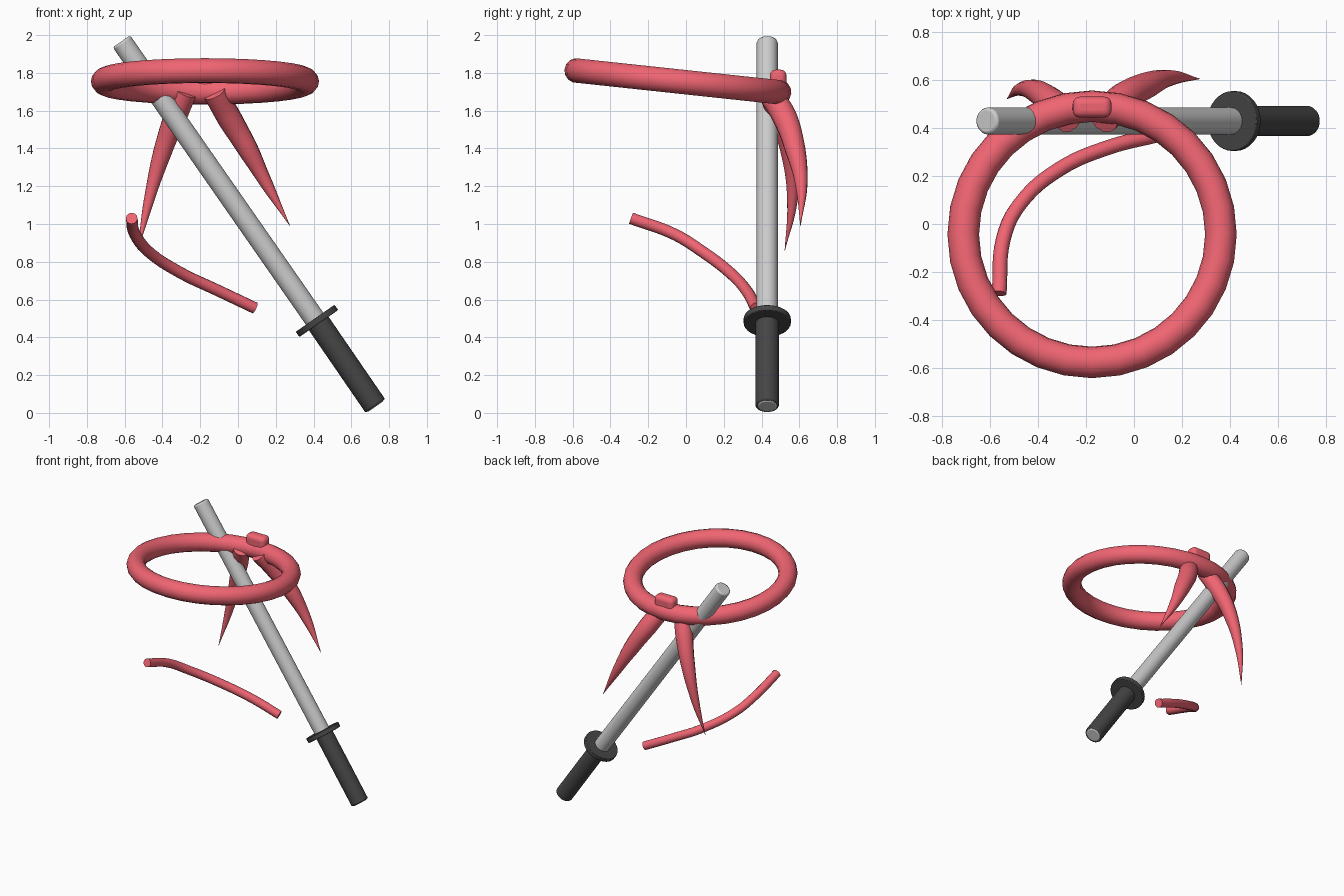
import bpy
from math import radians
from mathutils import Vector

if "Cube" in bpy.data.objects:
    bpy.data.objects.remove(bpy.data.objects["Cube"])


def material(name, rgb):
    m = bpy.data.materials.new(name)
    m.diffuse_color = (*rgb, 1)
    m.use_nodes = True
    m.node_tree.nodes["Principled BSDF"].inputs["Base Color"].default_value = m.diffuse_color
    return m


RED = material("red_cloth", (0.87, 0.13, 0.17))
DARK = material("dark_grip", (0.06, 0.06, 0.06))


def finish(ob, name, mat=None, bevel=0, segments=2):
    ob.name = name
    if mat:
        ob.data.materials.append(mat)
    if bevel:
        b = ob.modifiers.new("bevel", 'BEVEL')
        b.width, b.segments = bevel, segments
        b.limit_method, b.angle_limit = 'ANGLE', radians(50)
    bpy.ops.object.select_all(action='DESELECT')
    ob.select_set(True)
    bpy.context.view_layer.objects.active = ob
    bpy.ops.object.shade_smooth_by_angle(angle=radians(40))
    return ob


def rod(name, a, b, r, mat=None, bevel=0):
    """Cylinder running from point a to point b."""
    axis = b - a
    bpy.ops.mesh.primitive_cylinder_add(
        vertices=32, radius=r, depth=axis.length, location=(a + b) / 2,
        rotation=axis.to_track_quat('Z', 'Y').to_euler())
    return finish(bpy.context.object, name, mat, bevel)


def tube(name, points, mat):
    """Smooth tube through (x, y, z, radius) points."""
    cu = bpy.data.curves.new(name, 'CURVE')
    cu.dimensions = '3D'
    cu.bevel_depth, cu.bevel_resolution = 1, 4
    cu.resolution_u, cu.use_fill_caps = 6, True
    sp = cu.splines.new('BEZIER')
    sp.bezier_points.add(len(points) - 1)
    for p, (x, y, z, r) in zip(sp.bezier_points, points):
        p.co, p.radius = (x, y, z), r
        p.handle_left_type = p.handle_right_type = 'AUTO'
    ob = bpy.data.objects.new(name, cu)
    bpy.context.collection.objects.link(ob)
    bpy.ops.object.select_all(action='DESELECT')
    ob.select_set(True)
    bpy.context.view_layer.objects.active = ob
    bpy.ops.object.convert(target='MESH')
    return finish(bpy.context.object, name, mat)


# Slanted staff with guard and grip
bottom = Vector((0.727, 0.43, 0.037))
top = Vector((-0.617, 0.43, 1.967))
d = (top - bottom).normalized()
guard = Vector((0.418, 0.43, 0.487))
rod("staff", bottom - d * 0.004, top, 0.056, bevel=0.012)
rod("grip", bottom, guard, 0.063, DARK, bevel=0.008)
rod("guard", guard - d * 0.017, guard + d * 0.017, 0.125, DARK, bevel=0.004)

# Tilted headband ring
bpy.ops.mesh.primitive_torus_add(
    major_segments=32, minor_segments=14, major_radius=0.538, minor_radius=0.066,
    location=(-0.175, -0.043, 1.755), rotation=(radians(-6.1), 0, 0))
finish(bpy.context.object, "headband", RED)

# Knot on the back of the band
bpy.ops.mesh.primitive_cube_add(size=1, location=(-0.175, 0.488, 1.762))
knot = bpy.context.object
knot.scale = (0.162, 0.087, 0.11)
bpy.ops.object.transform_apply(location=False, rotation=False, scale=True)
finish(knot, "knot", RED, bevel=0.03, segments=4)

# Two hanging tails of the knot
tube("right_tail", [(-0.125, 0.44, 1.70, 0.064), (-0.045, 0.525, 1.56, 0.066),
                    (0.05, 0.577, 1.40, 0.056), (0.15, 0.61, 1.215, 0.034),
                    (0.275, 0.606, 0.99, 0.001)], RED)
tube("left_tail", [(-0.275, 0.44, 1.70, 0.06), (-0.335, 0.50, 1.56, 0.062),
                   (-0.40, 0.55, 1.38, 0.05), (-0.475, 0.562, 1.11, 0.027),
                   (-0.53, 0.523, 0.86, 0.001)], RED)

# Loose curved strap
strap = [(-0.563, -0.29, 1.03), (-0.545, -0.06, 0.945), (-0.475, 0.085, 0.855),
         (-0.31, 0.23, 0.745), (-0.1, 0.322, 0.645), (0.09, 0.37, 0.555)]
tube("strap", [(*p, 0.031) for p in strap], RED)
